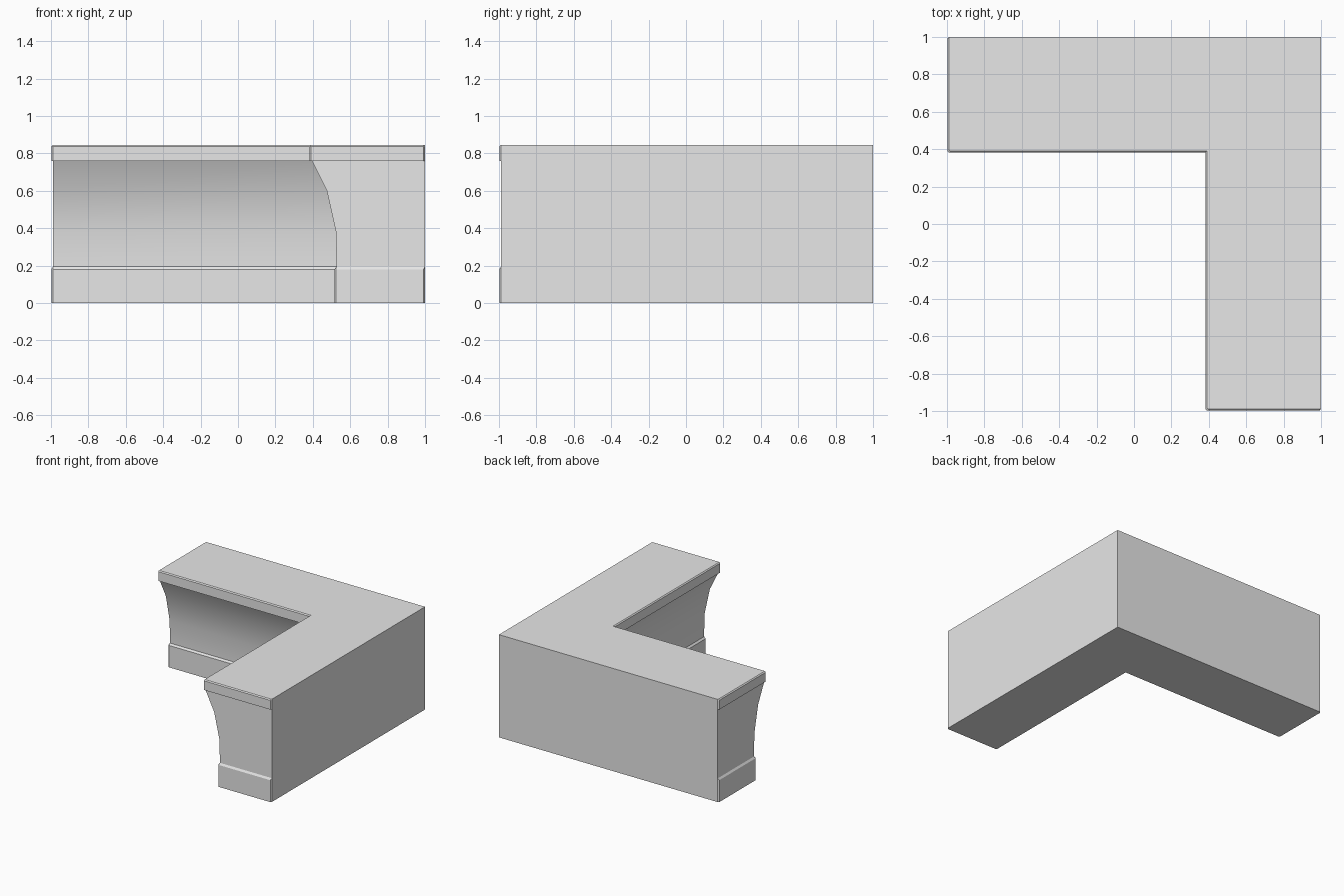
import bpy, bmesh, math

cube = bpy.data.objects.get("Cube")
if cube:
    bpy.data.objects.remove(cube, do_unlink=True)

# One plain colour for the whole counter
grey = bpy.data.materials.new("light grey")
grey.use_nodes = True
colour = (0.8, 0.8, 0.8, 1)
grey.diffuse_color = colour
grey.node_tree.nodes["Principled BSDF"].inputs["Base Color"].default_value = colour

BODY_END = 0.988   # end faces of the body
TRIM_END = 0.998   # end faces of the plinth and top trim
CHAMFER = 0.008    # corner chamfer of the trim

# Levels: height, inner face offset, end offset, corner chamfer
plinth = [(0, 0.515, TRIM_END, CHAMFER), (0.18, 0.515, TRIM_END, CHAMFER)]
cove = [(z, inner, BODY_END, 0) for z, inner in
        ((0.195, 0.527), (0.38, 0.524), (0.6, 0.475), (0.76, 0.395))]
top_trim = [(0.76, 0.382, TRIM_END, CHAMFER), (0.836, 0.382, TRIM_END, CHAMFER),
            (0.844, 0.39, 0.99, CHAMFER)]


def l_outline(inner, end, c):
    """L-shaped outline: half of it, then its mirror across the mitre."""
    half = [(-BODY_END, 1), (-end, 1 - c), (-end, inner + c), (-end + c, inner)]
    mirrored = [(y, x) for x, y in reversed(half)]
    return [(1, 1)] + half + [(inner, inner)] + mirrored


# Counter: stack the outlines and skin between them
bm = bmesh.new()
rings = []
for z, inner, end, c in plinth + cove + top_trim:
    rings.append([bm.verts.new((x, y, z)) for x, y in l_outline(inner, end, c)])
for low, high in zip(rings, rings[1:]):
    for i in range(len(low)):
        j = (i + 1) % len(low)
        bm.faces.new((low[i], low[j], high[j], high[i]))
bm.faces.new(list(reversed(rings[0])))
bm.faces.new(rings[-1])
bmesh.ops.remove_doubles(bm, verts=bm.verts, dist=0.0005)
bmesh.ops.recalc_face_normals(bm, faces=bm.faces)

mesh = bpy.data.meshes.new("corner_counter")
bm.to_mesh(mesh)
bm.free()
mesh.materials.append(grey)
counter = bpy.data.objects.new("corner_counter", mesh)
bpy.context.collection.objects.link(counter)

# Smooth cove, crisp trim edges
bpy.ops.object.select_all(action="DESELECT")
counter.select_set(True)
bpy.context.view_layer.objects.active = counter
bpy.ops.object.shade_smooth_by_angle(angle=math.radians(25))
